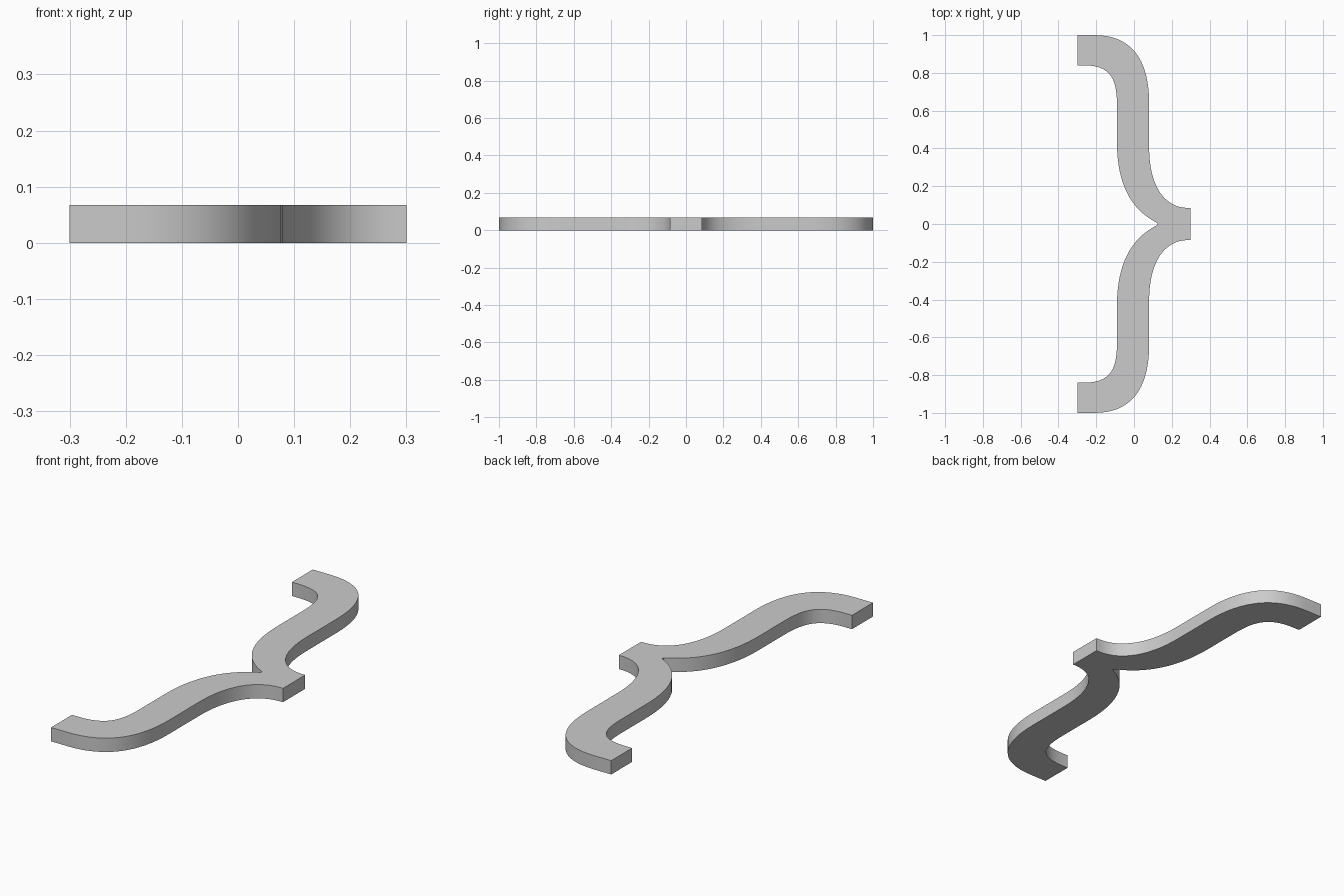
import bpy
import bmesh
import math
from mathutils import Vector
from mathutils.geometry import interpolate_bezier

cube = bpy.data.objects.get("Cube")
if cube:
    bpy.data.objects.remove(cube, do_unlink=True)

THICKNESS = 0.067
STEPS = 17


def arc(*pts):
    """Sample a cubic curve given by start, two handles and end."""
    return [p.to_2d() for p in interpolate_bezier(*[Vector((x, y, 0)) for x, y in pts], STEPS)]


# Upper half of the brace outline, from the point round to the inner notch
half = [Vector((0.30, 0.085))]
half += arc((0.28, 0.085), (0.16, 0.09), (0.08, 0.20), (0.08, 0.41))
half += arc((0.08, 0.64), (0.08, 0.88), (-0.02, 1.0), (-0.21, 1.0))
half += [Vector((-0.30, 1.0)), Vector((-0.30, 0.84))]
half += arc((-0.27, 0.84), (-0.14, 0.84), (-0.09, 0.79), (-0.09, 0.63))
half += arc((-0.09, 0.43), (-0.09, 0.22), (-0.02, 0.075), (0.125, 0.005))

# Mirrored lower half closes the loop
outline = half + [Vector((p.x, -p.y)) for p in reversed(half)]

# Extrude the outline into a flat bar
bm = bmesh.new()
base = bm.faces.new([bm.verts.new((p.x, p.y, 0)) for p in outline])
top = bmesh.ops.extrude_face_region(bm, geom=[base], use_keep_orig=True)
bmesh.ops.translate(bm, vec=(0, 0, THICKNESS),
                    verts=[g for g in top["geom"] if isinstance(g, bmesh.types.BMVert)])
bmesh.ops.recalc_face_normals(bm, faces=bm.faces[:])
mesh = bpy.data.meshes.new("curly_brace")
bm.to_mesh(mesh)
bm.free()

# Plain grey finish
grey = bpy.data.materials.new("light_grey")
grey.use_nodes = True
colour = (0.6, 0.6, 0.6, 1)
grey.diffuse_color = colour
grey.node_tree.nodes["Principled BSDF"].inputs["Base Color"].default_value = colour
mesh.materials.append(grey)

brace = bpy.data.objects.new("curly_brace", mesh)
bpy.context.collection.objects.link(brace)
bpy.ops.object.select_all(action="DESELECT")
brace.select_set(True)
bpy.context.view_layer.objects.active = brace
bpy.ops.object.shade_smooth_by_angle(angle=math.radians(30))
